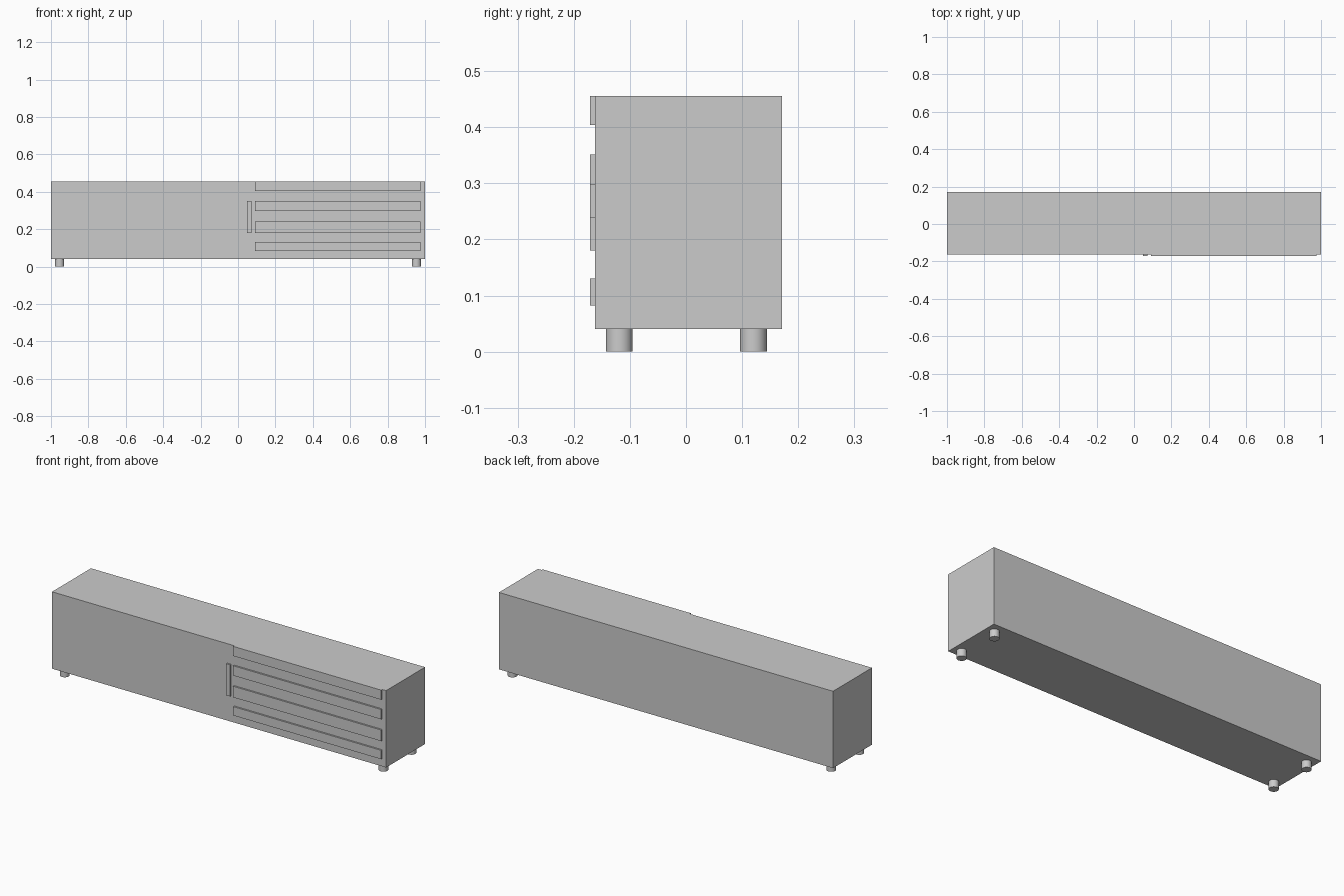
import bpy
import math

if "Cube" in bpy.data.objects:
    bpy.data.objects.remove(bpy.data.objects["Cube"])


def box(name, x0, x1, y0, y1, z0, z1):
    bpy.ops.mesh.primitive_cube_add(
        size=1, location=((x0 + x1) / 2, (y0 + y1) / 2, (z0 + z1) / 2))
    ob = bpy.context.object
    ob.name = name
    ob.scale = (x1 - x0, y1 - y0, z1 - z0)
    bpy.ops.object.transform_apply(location=False, rotation=False, scale=True)
    return ob


FRONT, FACE, BACK = -0.171, -0.162, 0.171
BOTTOM, TOP = 0.04, 0.456

# Cabinet body
box("cabinet_body", -1, 1, FACE, BACK, BOTTOM, TOP)

# Horizontal slats on the right half of the front
slats = [(0.082, 0.130), (0.180, 0.240), (0.298, 0.351), (0.404, TOP)]
for i, (z0, z1) in enumerate(slats, 1):
    box(f"front_slat_{i}", 0.091, 0.977, FRONT, FACE, z0, z1)

# Vertical door handle
box("door_handle", 0.049, 0.072, FRONT, FACE, 0.180, 0.351)

# Round feet at the four corners
for side, x in (("left", -0.954), ("right", 0.954)):
    for end, y in (("front", -0.119), ("back", 0.120)):
        bpy.ops.mesh.primitive_cylinder_add(
            vertices=32, radius=0.024, depth=BOTTOM, location=(x, y, BOTTOM / 2))
        bpy.context.object.name = f"{end}_{side}_foot"
        bpy.ops.object.shade_smooth_by_angle(angle=math.radians(30))
